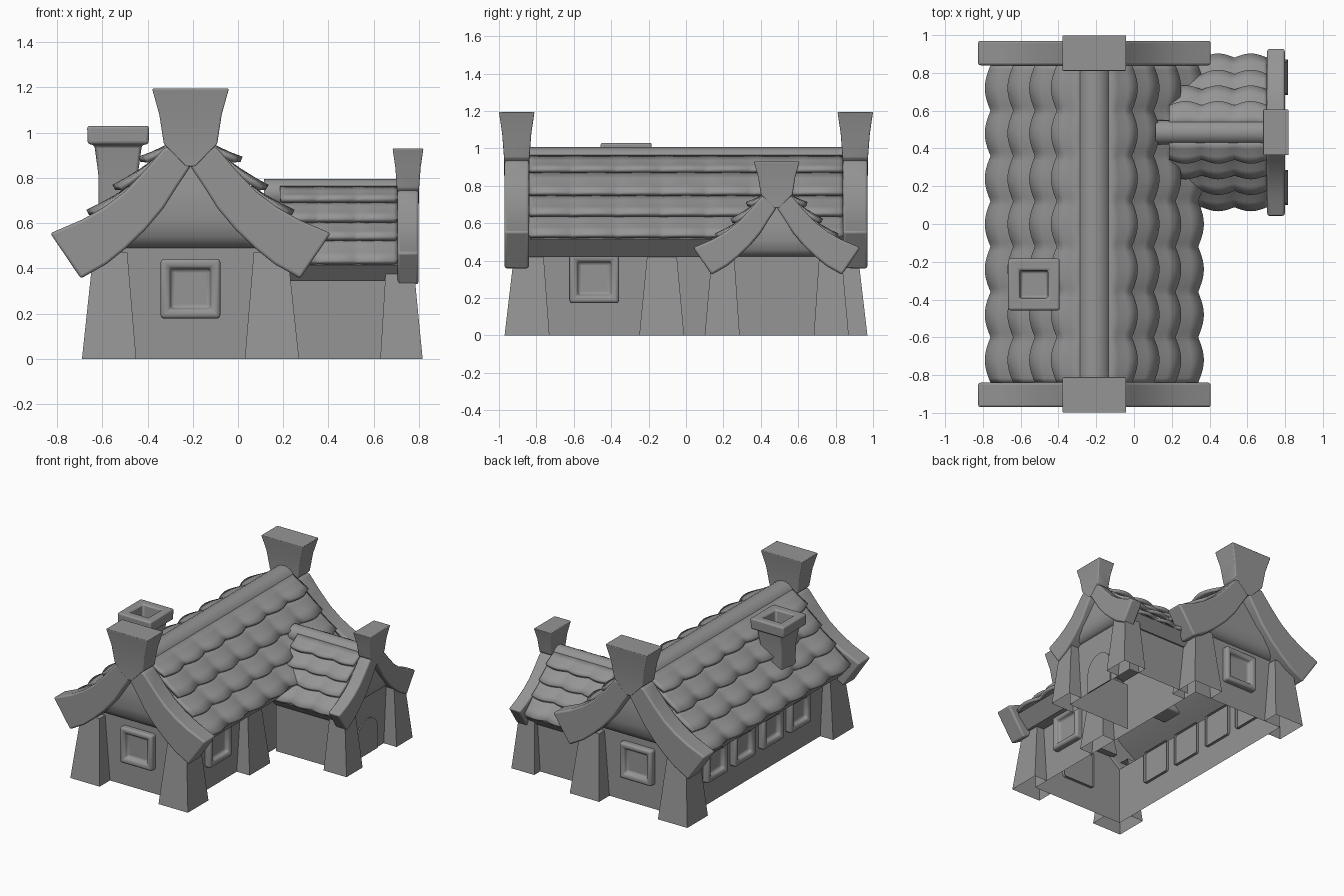
import bpy, bmesh, math
from mathutils import Matrix

cube = bpy.data.objects.get("Cube")
if cube:
    bpy.data.objects.remove(cube)

stone = bpy.data.materials.new("plain_grey")
stone.use_nodes = True
GREY = (0.3, 0.3, 0.3, 1)
stone.diffuse_color = GREY
stone.node_tree.nodes["Principled BSDF"].inputs["Base Color"].default_value = GREY

# Local frames: first axis across the gable, second along the ridge, third up
MAIN = Matrix.Translation((-0.21, 0, 0))
S = 0.72
WING = Matrix(((0, S, 0, 0.10), (S, 0, 0, 0.485), (0, 0, S, 0.07), (0, 0, 0, 1)))
WING_FOOT = -0.07 / S
MAIN_WALL, WING_WALL, WALL_END = 0.375, 0.44, 0.85


def finish(name, bm, frame=MAIN, bevel=0.0, thick=0.0, angle=40):
    bm.transform(frame)
    bmesh.ops.remove_doubles(bm, verts=bm.verts, dist=1e-5)
    bmesh.ops.recalc_face_normals(bm, faces=bm.faces)
    if thick:
        for f in bm.faces:
            f.normal_update()
            if f.normal.z < 0:
                f.normal_flip()
    me = bpy.data.meshes.new(name)
    bm.to_mesh(me)
    bm.free()
    me.materials.append(stone)
    ob = bpy.data.objects.new(name, me)
    bpy.context.collection.objects.link(ob)
    if thick:
        m = ob.modifiers.new("thickness", "SOLIDIFY")
        m.thickness, m.offset = thick, -1
    if bevel:
        m = ob.modifiers.new("soft_edges", "BEVEL")
        m.width, m.segments, m.limit_method = bevel, 3, "ANGLE"
    bpy.ops.object.select_all(action="DESELECT")
    ob.select_set(True)
    bpy.context.view_layer.objects.active = ob
    bpy.ops.object.shade_smooth_by_angle(angle=math.radians(angle))


def skin(rings, caps=(True, True)):
    """Join equal closed rings of points into a mesh."""
    bm = bmesh.new()
    vs = [[bm.verts.new(p) for p in r] for r in rings]
    n = len(rings[0])
    for a, b in zip(vs, vs[1:]):
        for i in range(n):
            j = (i + 1) % n
            bm.faces.new((a[i], a[j], b[j], b[i]))
    for ring, wanted in zip((vs[0], vs[-1]), caps):
        if wanted:
            bm.faces.new(ring)
    return bm


def loft(name, rings, frame=MAIN, bevel=0.0, caps=(True, True)):
    finish(name, skin(rings, caps), frame, bevel)


def rect(x, y, z, hx, hy):
    return [(x - hx, y - hy, z), (x + hx, y - hy, z), (x + hx, y + hy, z), (x - hx, y + hy, z)]


# Walls, thick eaves and the deck under the tiles
def body(name, frame, start, wall, foot, drop=0.0):
    half = [(wall, foot), (wall, 0.42 - drop), (0.455, 0.42 - drop), (0.54, 0.515 - drop),
            (0.39, 0.61), (0.28, 0.71), (0.17, 0.83), (0, 0.955)]
    prof = half + [(-d, z) for d, z in reversed(half[:-1])]
    bm = bmesh.new()
    a, b = [[bm.verts.new((d, l, z)) for d, z in prof] for l in (start, WALL_END)]
    for i in range(len(prof) - 1):
        bm.faces.new((a[i], a[i + 1], b[i + 1], b[i]))
    bm.faces.new(b)
    if frame is MAIN:
        bm.faces.new(a)
    finish(name, bm, frame)


# Four overlapping scalloped courses on each slope
def tiles(name, frame, start, drop=0.0):
    courses = [((0.075, 0.965), (0.20, 0.89)), ((0.16, 0.885), (0.315, 0.765)),
               ((0.27, 0.765), (0.43, 0.655)), ((0.38, 0.665), (0.55, 0.54 - drop))]
    pitch, steps, rows = 0.24, 10, 3
    count = round((0.84 - start) / pitch * steps)
    for side in (-1, 1):
        for k, (top, tip) in enumerate(courses):
            bm = bmesh.new()
            grid = []
            for i in range(count + 1):
                l = start + (0.84 - start) * i / count
                s = abs(math.cos(math.pi * l / pitch))
                line = []
                for j in range(rows + 1):
                    u = j / rows
                    d = top[0] + (tip[0] - top[0] + 0.03 * s) * u
                    z = top[1] + (tip[1] - top[1]) * u - 0.02 * u * (1 - u) + 0.004 * s * u
                    line.append(bm.verts.new((side * d, l, z)))
                grid.append(line)
            for a, b in zip(grid, grid[1:]):
                for j in range(rows):
                    bm.faces.new((a[j], a[j + 1], b[j + 1], b[j]))
            label = "left" if side > 0 else "right"
            finish(f"{name}_{label}_{k + 1}", bm, frame, thick=0.025, angle=120)


# Rounded ridge cap
def ridge(name, frame, start):
    circle = [(0.09 * math.cos(a), 0.918 + 0.09 * math.sin(a))
              for a in (math.tau * i / 20 for i in range(20))]
    loft(name, [[(d, l, z) for d, z in circle] for l in (start, 0.85)], frame)


# Curved gable boards, flared finial and overhanging gable panel
def gable(name, frame, end):
    outer = [(0, 0.97), (0.12, 0.93), (0.20, 0.835), (0.29, 0.74), (0.38, 0.672), (0.48, 0.615), (0.62, 0.555)]
    inner = [(0, 0.85), (0.06, 0.76), (0.12, 0.665), (0.20, 0.57), (0.29, 0.485), (0.37, 0.42), (0.485, 0.355)]
    for side in (-1, 1):
        rings = [[(side * o[0], end * 0.84, o[1]), (side * o[0], end * 0.97, o[1]),
                  (side * i[0], end * 0.97, i[1]), (side * i[0], end * 0.84, i[1])]
                 for o, i in zip(outer, inner)]
        loft(f"{name}_board_{'left' if side > 0 else 'right'}", rings, frame, 0.012)
    post = [(0.85, 0.02, 0.067), (0.95, 0.118, 0.068), (1.08, 0.138, 0.078), (1.195, 0.17, 0.095)]
    loft(f"{name}_finial", [rect(0, end * 0.905, z, hd, hl) for z, hd, hl in post], frame, 0.006)
    panel = [(0.49, 0.31, 0.85), (0.505, 0.31, 0.88), (0.54, 0.30, 0.905),
             (0.61, 0.28, 0.92), (0.75, 0.16, 0.905), (0.90, 0.03, 0.89)]
    loft(f"{name}_panel", [rect(0, end * (l + 0.80) / 2, z, d, (l - 0.80) / 2)
                           for z, d, l in panel], frame)


# Tapered wall buttress, open where it passes behind the wall
def buttress(name, d, l, frame=MAIN, wall=MAIN_WALL, wide=0.12, foot=0.0):
    bm = skin([rect(d, l, foot, wide, wide),
               rect(d * 0.985, l * 0.988, 0.47, wide - 0.045, wide - 0.045)], (False, True))
    for axis, at in ((0, wall), (1, WALL_END)):
        for s in (-1, 1):
            co, no = [0, 0, 0], [0, 0, 0]
            co[axis], no[axis] = s * at, 1
            bmesh.ops.bisect_plane(bm, geom=bm.verts[:] + bm.edges[:] + bm.faces[:],
                                   plane_co=co, plane_no=no)
    hidden = [f for f in bm.faces if abs(f.calc_center_median().x) < wall
              and abs(f.calc_center_median().y) < WALL_END]
    bmesh.ops.delete(bm, geom=hidden, context="FACES")
    finish(name, bm, frame)


# Rounded square window frame with a sunken pane
def window(name, pos, angle, h=0.132):
    frame = Matrix.Translation(pos) @ Matrix.Rotation(angle, 4, "Z") @ Matrix.Rotation(math.pi / 2, 4, "X")
    prof = [(h, -0.02), (h, 0.045), (h - 0.04, 0.045), (h - 0.045, 0.012)]
    loft(name, [rect(0, 0, z, r, r) for r, z in prof], frame, 0.016, (False, True))


# Main house
body("main_walls", MAIN, -WALL_END, MAIN_WALL, 0)
tiles("main_tiles", MAIN, -0.84)
ridge("main_ridge", MAIN, -0.85)
for end, label in ((-1, "front"), (1, "back")):
    gable(f"{label}_gable", MAIN, end)
    window(f"{label}_window", (-0.21, 0.85 * end, 0.31), 0 if end < 0 else math.pi)
    for side in (-1, 1):
        buttress(f"{label}_buttress_{'left' if side > 0 else 'right'}", side * 0.36, end * 0.85)
buttress("middle_buttress", 0.36, -0.13)
window("left_window", (MAIN_WALL - 0.21, -0.49, 0.305), math.pi / 2)
for i, y in enumerate((-0.45, -0.13, 0.20, 0.52)):
    window(f"right_window_{i + 1}", (-MAIN_WALL - 0.21, y, 0.30), -math.pi / 2, 0.12)

# Side wing
body("wing_walls", WING, 0.13, WING_WALL, WING_FOOT, 0.035)
tiles("wing_tiles", WING, 0.12, 0.035)
ridge("wing_ridge", WING, 0.02)
gable("wing_gable", WING, 1)
for side in (-1, 1):
    buttress(f"wing_buttress_{'back' if side > 0 else 'front'}", side * 0.405, 0.865,
             WING, WING_WALL, 0.13, WING_FOOT)

# Arched door
arch = [(-0.12, 0), (0.12, 0)] + [(0.12 * math.cos(a), 0.14 + 0.12 * math.sin(a))
                                  for a in (math.pi * i / 12 for i in range(13))]
loft("door", [[(x, 0.485 + y, z) for y, z in arch] for x in (0.711, 0.72)], Matrix.Identity(4))

# Chimney with a hollow cap
flue = [(0.085, 0.60), (0.088, 0.82), (0.105, 0.945), (0.135, 0.95), (0.137, 1.03), (0.075, 1.03), (0.07, 0.90)]
loft("chimney", [rect(-0.53, -0.32, z, r, r) for r, z in flue], Matrix.Identity(4), 0.012)
